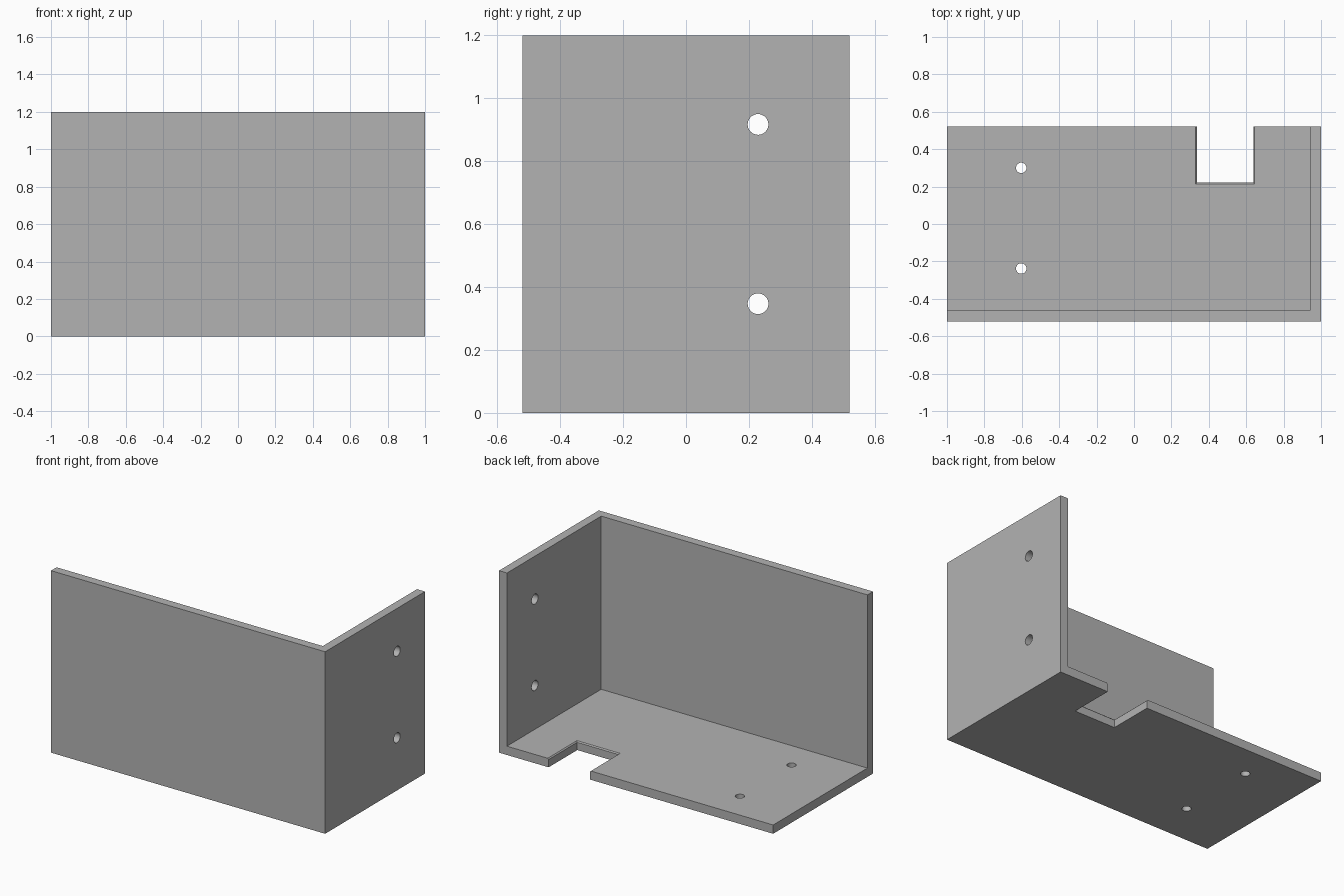
import bpy
import bmesh
from math import pi
from mathutils import Matrix, Vector

default = bpy.data.objects.get("Cube")
if default:
    bpy.data.objects.remove(default, do_unlink=True)

W, D, H, T = 1.0, 0.52, 1.2, 0.058   # half width, half depth, height, plate thickness

grey = bpy.data.materials.new("plain grey")
grey.use_nodes = True
colour = (0.45, 0.45, 0.45, 1)
grey.diffuse_color = colour
grey.node_tree.nodes["Principled BSDF"].inputs["Base Color"].default_value = colour


def add_object(name, bm):
    bmesh.ops.recalc_face_normals(bm, faces=bm.faces)
    mesh = bpy.data.meshes.new(name)
    bm.to_mesh(mesh)
    bm.free()
    mesh.materials.append(grey)
    obj = bpy.data.objects.new(name, mesh)
    bpy.context.collection.objects.link(obj)
    return obj


def box(name, low, high, flare=0):
    """Box between two corners; flare widens the top outward."""
    low, high = Vector(low), Vector(high)
    bm = bmesh.new()
    bmesh.ops.create_cube(bm, size=1)
    for v in bm.verts:
        top = v.co.z > 0
        grow = Vector((1 + 2 * flare / (high.x - low.x), 1 + 2 * flare / (high.y - low.y), 1))
        offset = v.co * (high - low)
        v.co = (low + high) / 2 + (offset * grow if top else offset)
    return add_object(name, bm)


def drill(name, centre, radius, axis):
    bm = bmesh.new()
    bmesh.ops.create_cone(bm, cap_ends=True, segments=32, radius1=radius,
                          radius2=radius, depth=4 * T)
    turn = Matrix.Rotation(pi / 2, 4, "Y") if axis == "X" else Matrix()
    bmesh.ops.transform(bm, matrix=Matrix.Translation(centre) @ turn, verts=bm.verts)
    return add_object(name, bm)


# Solid block that becomes floor, front wall and left side wall
bracket = box("corner_bracket", (-W, -D, 0), (W, D, H))

cutters = [
    # Open interior
    box("interior_cutter", (-2, -D + T, T), (W - T, 2, 2)),
    # Rectangular notch in the back edge, with a small chamfer at the top
    box("notch_cutter", (0.337, 0.222, -1), (0.638, 2, T + 0.1)),
    box("notch_chamfer_cutter", (0.337, 0.222, T - 0.007), (0.638, 2, T + 0.007), 0.014),
]
# Mounting holes: two in the floor, two in the side wall
for y in (-0.238, 0.3):
    cutters.append(drill("floor_hole_cutter", (-0.603, y, T / 2), 0.028, "Z"))
for z in (0.347, 0.917):
    cutters.append(drill("side_hole_cutter", (W - T / 2, 0.229, z), 0.033, "X"))

for cutter in cutters:
    cutter.hide_render = True
    mod = bracket.modifiers.new(cutter.name, "BOOLEAN")
    mod.operation = "DIFFERENCE"
    mod.solver = "EXACT"
    mod.object = cutter

# Bake the cuts, then remove the cutters
bpy.context.view_layer.update()
graph = bpy.context.evaluated_depsgraph_get()
result = bpy.data.meshes.new_from_object(bracket.evaluated_get(graph))
bracket.modifiers.clear()
bracket.data = result
result.name = "corner_bracket"
for cutter in cutters:
    bpy.data.objects.remove(cutter, do_unlink=True)

# Round hole walls, crisp edges
bpy.ops.object.select_all(action="DESELECT")
bracket.select_set(True)
bpy.context.view_layer.objects.active = bracket
bpy.ops.object.shade_smooth_by_angle(angle=pi / 6)
